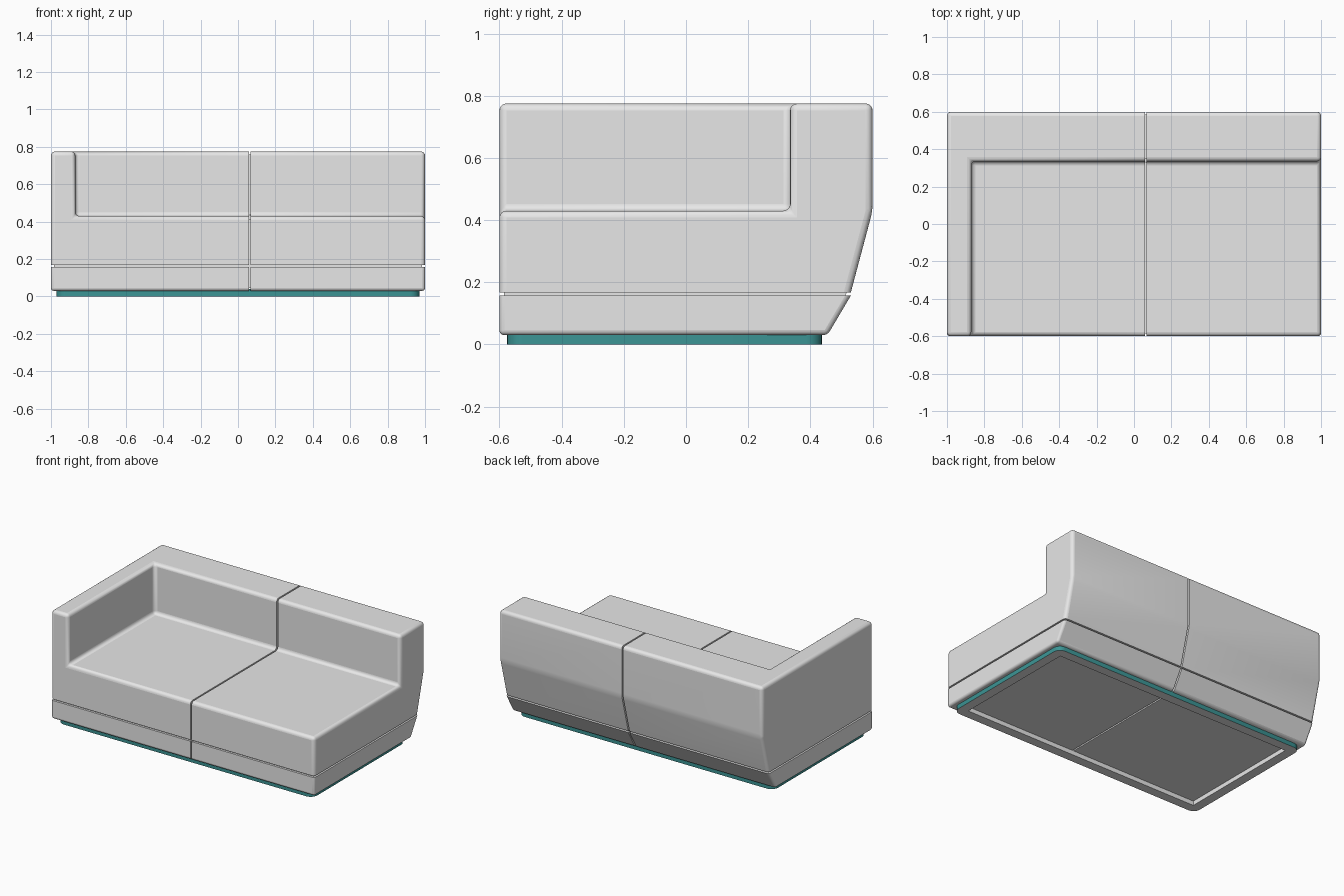
import bpy
import bmesh

cube = bpy.data.objects.get("Cube")
if cube:
    bpy.data.objects.remove(cube)


def material(name, colour):
    mat = bpy.data.materials.new(name)
    mat.use_nodes = True
    mat.diffuse_color = colour
    mat.node_tree.nodes["Principled BSDF"].inputs["Base Color"].default_value = colour
    return mat


GREY = material("light grey fabric", (0.8, 0.8, 0.8, 1))
TEAL = material("teal plinth", (0.045, 0.30, 0.30, 1))

SEAM_X, SEAM_Z, GAP = 0.063, 0.162, 0.005
SEAT_Z, TOP, BACK_Y, ARM_X = 0.43, 0.775, 0.335, -0.87


def extrude(name, profile, x0, x1):
    """Solid with a side profile of (y, z) points, running along x."""
    bm = bmesh.new()
    face = bm.faces.new([bm.verts.new((x0, y, z)) for y, z in profile])
    ext = bmesh.ops.extrude_face_region(bm, geom=[face])
    moved = [v for v in ext["geom"] if isinstance(v, bmesh.types.BMVert)]
    bmesh.ops.translate(bm, verts=moved, vec=(x1 - x0, 0, 0))
    bmesh.ops.recalc_face_normals(bm, faces=bm.faces[:])
    mesh = bpy.data.meshes.new(name)
    bm.to_mesh(mesh)
    bm.free()
    mesh.materials.append(GREY)
    obj = bpy.data.objects.new(name, mesh)
    bpy.context.collection.objects.link(obj)
    return obj


def smooth(obj):
    bpy.ops.object.select_all(action="DESELECT")
    obj.select_set(True)
    bpy.context.view_layer.objects.active = obj
    bpy.ops.object.shade_smooth_by_angle(angle=0.6)


def cut(obj, cutter):
    """Carve the cutter out of the object and keep the plain result."""
    mod = obj.modifiers.new("cut", "BOOLEAN")
    mod.object, mod.operation, mod.solver = cutter, "DIFFERENCE", "EXACT"
    bpy.context.view_layer.update()
    graph = bpy.context.evaluated_depsgraph_get()
    mesh = bpy.data.meshes.new_from_object(obj.evaluated_get(graph))
    obj.modifiers.clear()
    obj.data = mesh


def soften(obj, width):
    """Round the padded edges, leaving those along the seams crisp."""
    bm = bmesh.new()
    bm.from_mesh(obj.data)
    bmesh.ops.dissolve_limit(bm, angle_limit=0.01, verts=bm.verts[:], edges=bm.edges[:])
    weight = bm.edges.layers.float.new("bevel_weight_edge")
    for e in bm.edges:
        on_x = all(abs(v.co.x - SEAM_X) < 2 * GAP for v in e.verts)
        on_z = all(abs(v.co.z - SEAM_Z) < 2 * GAP for v in e.verts)
        e[weight] = 0 if on_x or on_z else 1
    bm.to_mesh(obj.data)
    bm.free()
    mod = obj.modifiers.new("soft edges", "BEVEL")
    mod.limit_method, mod.width, mod.segments = "WEIGHT", width, 4
    smooth(obj)


def rectangle(y0, y1, z0, z1):
    return [(y0, z0), (y0, z1), (y1, z1), (y1, z0)]


# Side profiles of the upholstered body and the lower band
upper = [(-0.6, SEAM_Z + GAP), (-0.6, TOP), (0.6, TOP), (0.6, SEAT_Z), (0.53, SEAM_Z + GAP)]
lower = [(-0.6, 0.03), (-0.6, SEAM_Z - GAP), (0.53, SEAM_Z - GAP), (0.455, 0.03)]

# Cutter that hollows out the sitting space, leaving back and one arm
space = extrude("sitting_space_cutter", rectangle(-1, BACK_Y, SEAT_Z, 1), ARM_X, 2)
space.hide_render = True
space.hide_set(True)

# Two halves on each side of the vertical seam
for side, x0, x1 in (("right", -1, SEAM_X - GAP), ("left", SEAM_X + GAP, 1)):
    seat = extrude(side + "_seat_and_back", upper, x0, x1)
    cut(seat, space)
    soften(seat, 0.022)
    soften(extrude(side + "_lower_band", lower, x0, x1), 0.016)
bpy.data.objects.remove(space)

# Inner core closing the grooves
d = 0.015
extrude("inner_core", [
    (-0.6 + d, 0.03 + d), (-0.6 + d, SEAT_Z - d), (BACK_Y + d, SEAT_Z - d),
    (BACK_Y + d, TOP - d), (0.6 - d, TOP - d), (0.6 - d, SEAT_Z),
    (0.53 - d, SEAM_Z), (0.455 - d, 0.03 + d)], -1 + d, 1 - d)

# Plinth frame: rounded outside, open in the middle, teal on its outer sides
plinth = extrude("plinth_frame", rectangle(-0.575, 0.437, 0, 0.04), -0.97, 0.97)
bm = bmesh.new()
bm.from_mesh(plinth.data)
uprights = [e for e in bm.edges if abs(e.verts[0].co.z - e.verts[1].co.z) > 0.01]
bmesh.ops.bevel(bm, geom=uprights, offset=0.05, segments=6, profile=0.5, affect="EDGES")
bm.to_mesh(plinth.data)
bm.free()
opening = extrude("plinth_opening_cutter", rectangle(-0.51, 0.372, -1, 1), -0.905, 0.905)
cut(plinth, opening)
bpy.data.objects.remove(opening)
plinth.data.materials.append(TEAL)
for p in plinth.data.polygons:
    outer = abs(p.center.x) > 0.92 or p.center.y > 0.385 or p.center.y < -0.525
    p.material_index = 1 if outer and abs(p.normal.z) < 0.5 else 0
smooth(plinth)
